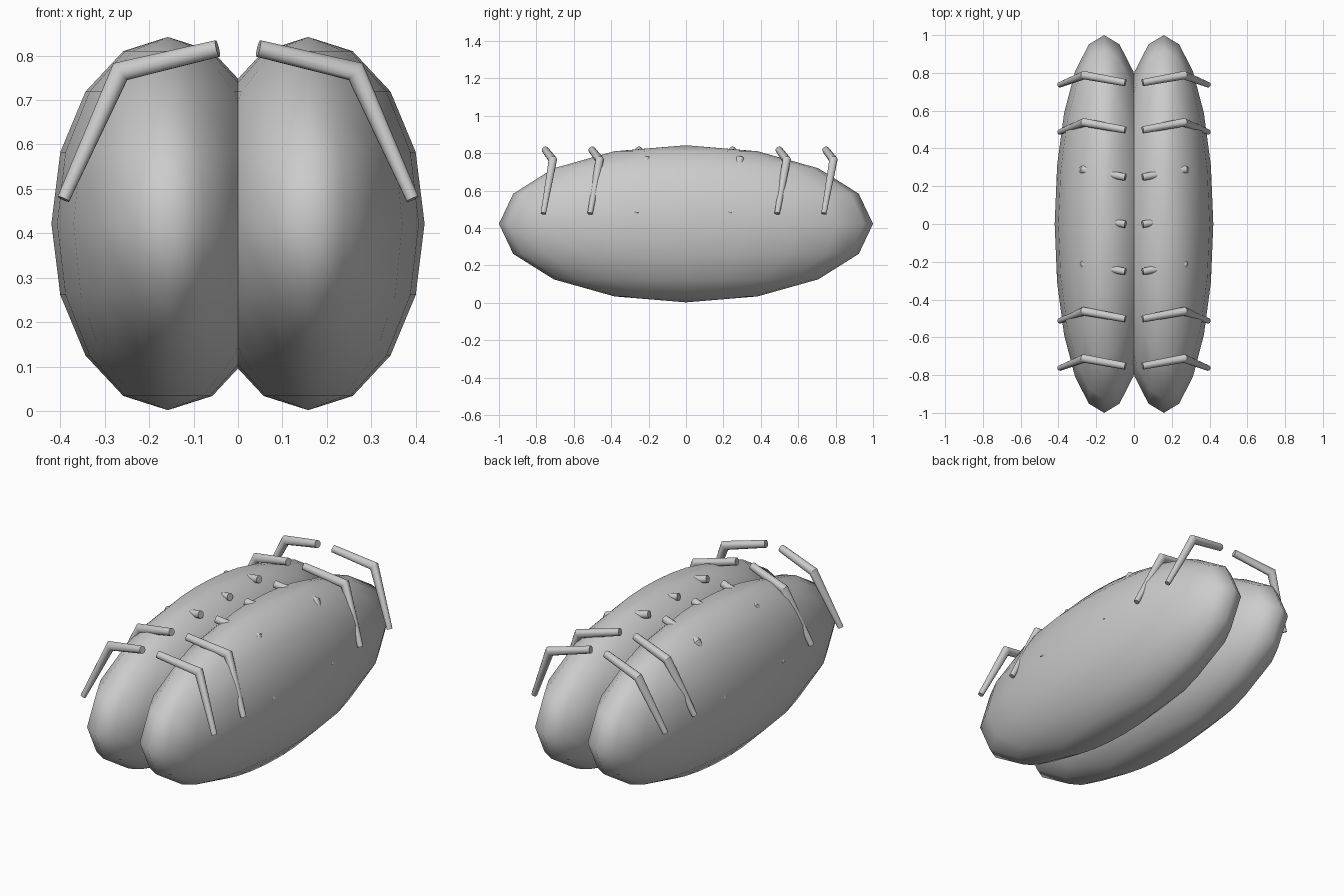
import bpy, bmesh, math
from mathutils import Vector

if "Cube" in bpy.data.objects:
    bpy.data.objects.remove(bpy.data.objects["Cube"])

grey = bpy.data.materials.new("plain grey")
grey.diffuse_color = (0.6, 0.6, 0.6, 1)
grey.use_nodes = True
grey.node_tree.nodes["Principled BSDF"].inputs["Base Color"].default_value = grey.diffuse_color


def finish(obj, name, angle):
    obj.name = name
    obj.data.materials.append(grey)
    bpy.ops.object.select_all(action='DESELECT')
    obj.select_set(True)
    bpy.context.view_layer.objects.active = obj
    bpy.ops.object.shade_smooth_by_angle(angle=math.radians(angle))


def body_lobe(name, side):
    """Long ellipsoid, one half of the body."""
    bpy.ops.mesh.primitive_uv_sphere_add(segments=20, ring_count=8, radius=1)
    obj = bpy.context.object
    for v in obj.data.vertices:
        x, y, z = v.co
        v.co = (side * 0.158 + x * 0.262, y, 0.422 + z * 0.42)
    finish(obj, name, 80)


def leg(name, points, radii, sides=12):
    """Tapered tube along the points, with a mitred knee and flat ends."""
    pts = [Vector(p) for p in points]
    d1, d2 = (pts[1] - pts[0]).normalized(), (pts[2] - pts[1]).normalized()
    hinge = d1.cross(d2).normalized()
    mitre = (d1 + d2).normalized()
    stretch = 1 / mitre.dot(d1)
    bm = bmesh.new()
    rings = []
    for p, axis, r, s in zip(pts, (d1, mitre, d2), radii, (1, stretch, 1)):
        across = axis.cross(hinge)
        ring = []
        for i in range(sides):
            a = 2 * math.pi * i / sides
            ring.append(bm.verts.new(p + hinge * r * math.cos(a)
                                     + across * r * s * math.sin(a)))
        rings.append(ring)
    for a, b in zip(rings, rings[1:]):
        for i in range(sides):
            j = (i + 1) % sides
            bm.faces.new((a[i], a[j], b[j], b[i]))
    bm.faces.new(rings[0])
    bm.faces.new(rings[-1])
    bmesh.ops.recalc_face_normals(bm, faces=bm.faces)
    mesh = bpy.data.meshes.new(name)
    bm.to_mesh(mesh)
    bm.free()
    obj = bpy.data.objects.new(name, mesh)
    bpy.context.collection.objects.link(obj)
    finish(obj, name, 40)


for side, label in ((-1, "left"), (1, "right")):
    body_lobe(f"{label}_body_lobe", side)
    # seven legs in a row; the middle ones are mostly sunk in the body
    for n in range(7):
        y = -0.752 + 0.25 * n
        leg(f"{label}_leg_{n + 1}",
            [(side * 0.046, y, 0.816),
             (side * 0.265, y + 0.04, 0.764),
             (side * 0.393, y - 0.011, 0.477)],
            (0.0195, 0.0225, 0.0145))
